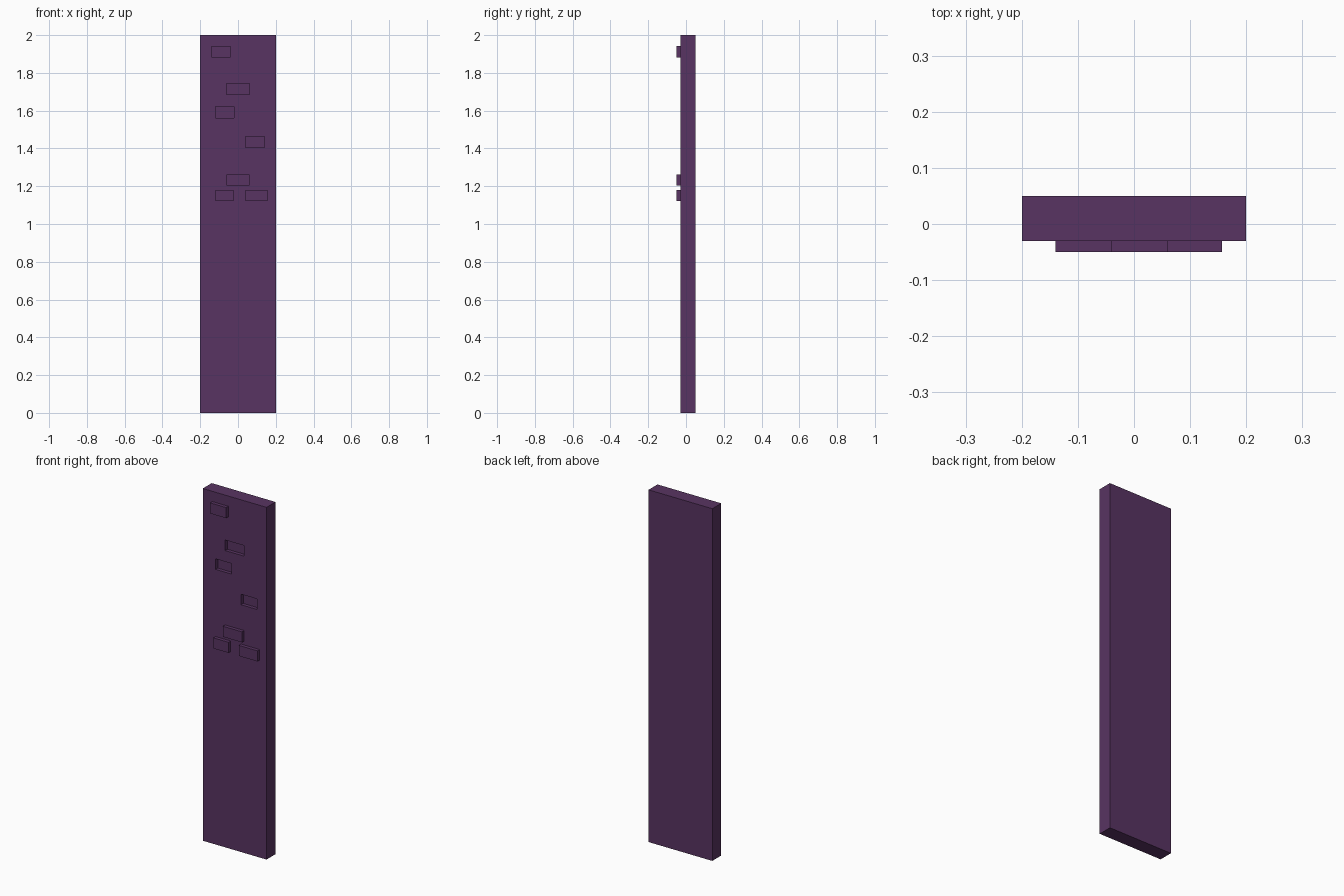
import bpy

if "Cube" in bpy.data.objects:
    bpy.data.objects.remove(bpy.data.objects["Cube"])

# single flat colour
purple = bpy.data.materials.new("dark_purple")
purple.diffuse_color = (0.098, 0.034, 0.122, 1)
purple.use_nodes = True
purple.node_tree.nodes["Principled BSDF"].inputs["Base Color"].default_value = purple.diffuse_color


def box(name, x, y, z):
    """Box from (min, max) pairs on each axis."""
    bpy.ops.mesh.primitive_cube_add(size=1)
    ob = bpy.context.object
    ob.name = name
    for v in ob.data.vertices:
        v.co = [lo + (c + 0.5) * (hi - lo) for c, (lo, hi) in zip(v.co, (x, y, z))]
    ob.data.materials.append(purple)
    return ob


FRONT, DEPTH, HEIGHT = -0.03, 0.02, 0.06

# upright slab
slab = box("wall_slab", (-0.2, 0.2), (FRONT, 0.05), (0, 2))

# raised bricks: x range, bottom
for i, (x0, x1, z) in enumerate([(-0.14, -0.04, 1.882), (-0.06, 0.06, 1.203),
                                 (-0.12, -0.025, 1.121), (0.04, 0.157, 1.121)]):
    box(f"raised_brick_{i + 1}", (x0, x1), (FRONT - DEPTH, FRONT), (z, z + HEIGHT))

# recessed bricks, cut into the slab
for i, (x0, x1, z) in enumerate([(-0.06, 0.06, 1.685), (-0.12, -0.02, 1.562),
                                 (0.04, 0.14, 1.404)]):
    cutter = box(f"recess_cutter_{i + 1}", (x0, x1),
                 (FRONT - DEPTH, FRONT + DEPTH), (z, z + HEIGHT))
    cutter.hide_render = True
    cutter.display_type = 'WIRE'
    mod = slab.modifiers.new(f"recess_{i + 1}", 'BOOLEAN')
    mod.operation, mod.solver, mod.object = 'DIFFERENCE', 'EXACT', cutter
